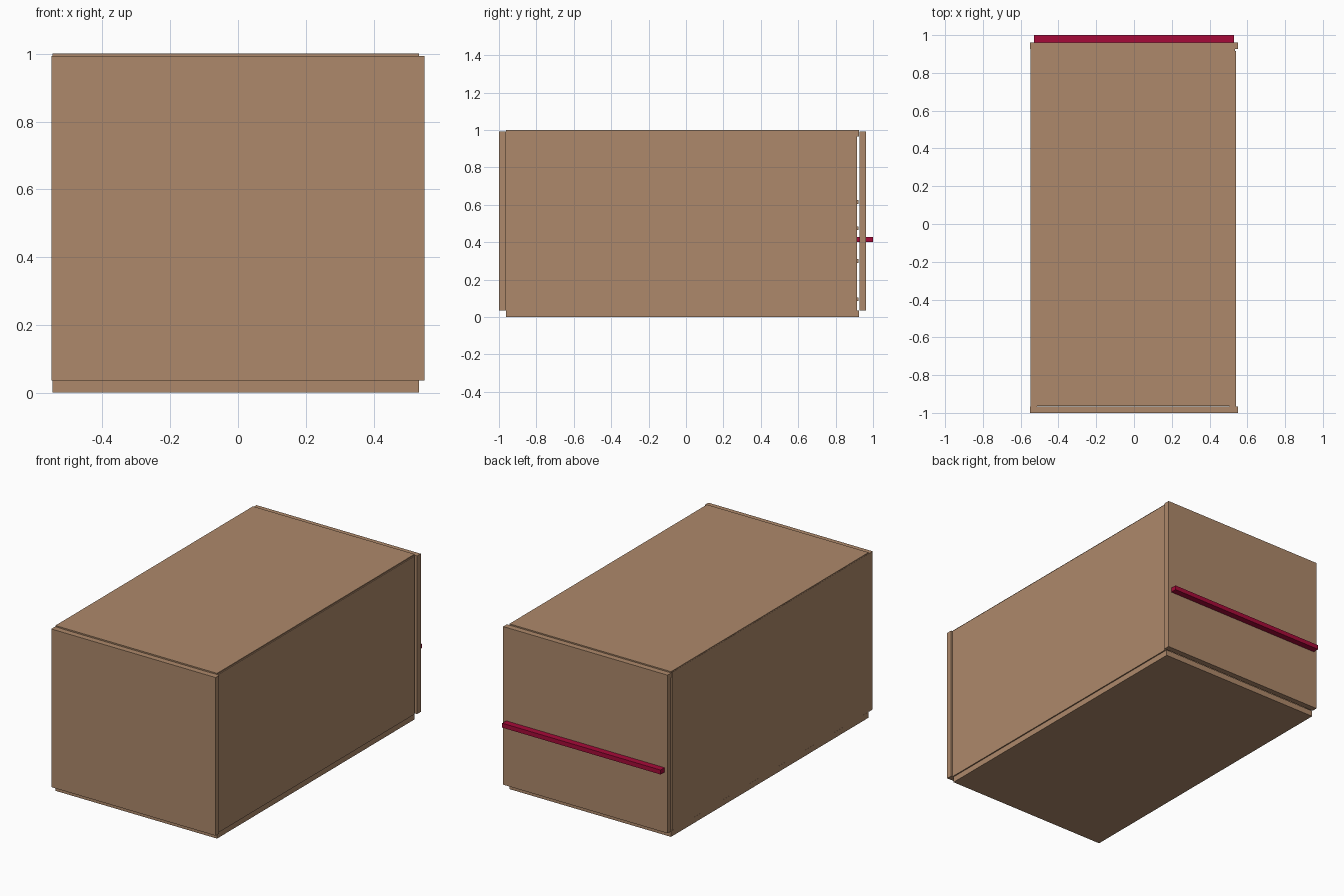
import bpy
import bmesh
from mathutils import Vector

if "Cube" in bpy.data.objects:
    bpy.data.objects.remove(bpy.data.objects["Cube"])


def material(name, color):
    m = bpy.data.materials.new(name)
    m.diffuse_color = color
    m.use_nodes = True
    m.node_tree.nodes["Principled BSDF"].inputs["Base Color"].default_value = m.diffuse_color
    return m


WOOD = material("wood", (0.42, 0.25, 0.145, 1))
RED = material("red", (0.38, 0.003, 0.04, 1))


def box(name, x, y, z, mat=WOOD):
    """Axis-aligned board given by its (min, max) extents."""
    lo, hi = Vector((x[0], y[0], z[0])), Vector((x[1], y[1], z[1]))
    bm = bmesh.new()
    bmesh.ops.create_cube(bm, size=1)
    for v in bm.verts:
        v.co = Vector([c * s for c, s in zip(v.co, hi - lo)])
    mesh = bpy.data.meshes.new(name)
    bm.to_mesh(mesh)
    bm.free()
    mesh.materials.append(mat)
    ob = bpy.data.objects.new(name, mesh)
    ob.location = (lo + hi) / 2
    bpy.context.collection.objects.link(ob)


T = 0.035               # board thickness
PANEL_Z = (0.036, 0.993)
LID_X = (-0.548, 0.534)
LID_Y = (-0.963, 0.926)

# End boards
box("front_panel", (-0.55, 0.55), (-1.0, -1.0 + T), PANEL_Z)
box("back_panel", (-0.55, 0.55), (0.927, 0.927 + T), PANEL_Z)

# Side boards, stopping just short of the back board
box("left_panel", (-0.549, -0.549 + T), (-1.0 + T, 0.915), PANEL_Z)
box("right_panel", (0.54 - T, 0.54), (-1.0 + T, 0.915), PANEL_Z)

# Floor and lid
box("bottom_panel", LID_X, LID_Y, (0.0, T))
box("top_panel", LID_X, LID_Y, (1.0 - T, 1.0))

# Thin battens seen through the gap by the back board
for i, z in enumerate((0.095, 0.30, 0.475, 0.615)):
    box(f"inner_batten_{i + 1}", (-0.5, 0.5), (0.90, 0.921), (z - 0.01, z + 0.01))

# Red bar running through the back board
box("red_bar", (-0.53, 0.53), (0.915, 1.0), (0.401, 0.428), RED)
